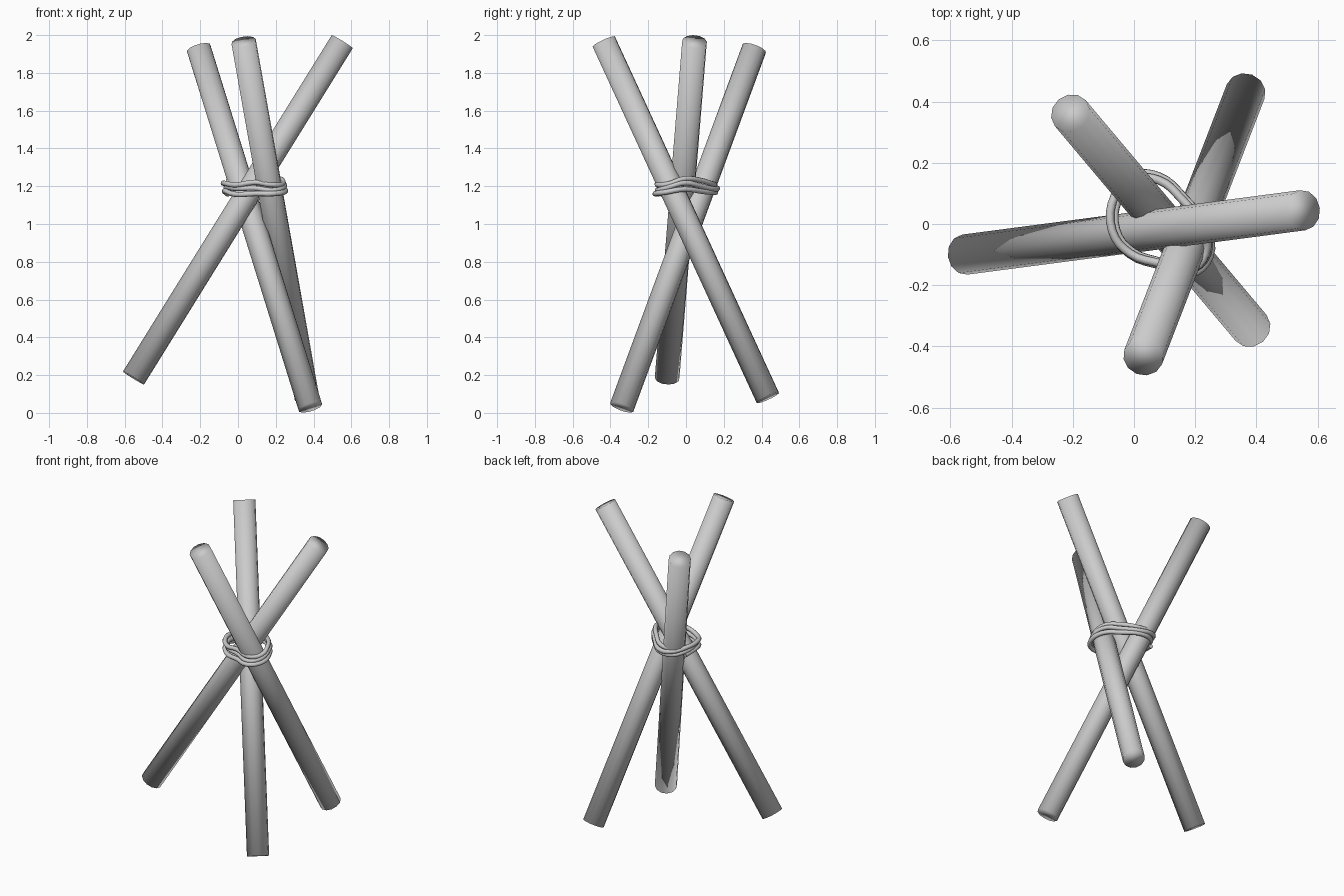
import bpy, math
from mathutils import Vector

if "Cube" in bpy.data.objects:
    bpy.data.objects.remove(bpy.data.objects["Cube"])

R = 0.066

# Three crossing poles
def pole(name, bottom, top):
    a, b = Vector(bottom), Vector(top)
    d = b - a
    bpy.ops.mesh.primitive_cylinder_add(vertices=12, radius=R, depth=d.length, location=(a + b) / 2)
    o = bpy.context.object
    o.name = name
    o.rotation_euler = d.to_track_quat('Z', 'Y').to_euler()
    bpy.ops.object.shade_smooth()

pole("left_pole", (-0.553, -0.10, 0.185), (0.552, 0.045, 1.965))
pole("front_pole", (0.383, -0.34, 0.03), (-0.208, 0.362, 1.93))
pole("back_pole", (0.365, 0.433, 0.08), (0.03, -0.435, 1.965))

# Rope lashing: a wavy path wound three times round the crossing (x, y, height offset)
path = [(-0.055, 0.09, 0.0), (-0.066, -0.02, 0.01), (-0.01, -0.095, -0.005),
        (0.09, -0.13, 0.0), (0.18, -0.155, -0.01), (0.24, -0.10, -0.005),
        (0.23, -0.01, 0.015), (0.16, 0.085, 0.0), (0.08, 0.15, -0.015),
        (0.0, 0.15, -0.015)]
cx, cy = 0.09, 0.0
turns = 3
pts = []
for i in range(turns * len(path) + 1):
    x, y, dz = path[i % len(path)]
    t = i / len(path)
    s = 1 + 0.05 * math.sin(t * 4.1)
    pts.append((cx + (x - cx) * s, cy + (y - cy) * s,
                1.158 + 0.025 * t + dz + 0.005 * math.sin(i * 1.7)))

cu = bpy.data.curves.new("rope_lashing", 'CURVE')
cu.dimensions = '3D'
cu.bevel_depth = 0.014
cu.bevel_resolution = 2
cu.resolution_u = 4
cu.use_fill_caps = True
sp = cu.splines.new('BEZIER')
sp.bezier_points.add(len(pts) - 1)
for bp, p in zip(sp.bezier_points, pts):
    bp.co = p
    bp.handle_left_type = bp.handle_right_type = 'AUTO'
bpy.context.collection.objects.link(bpy.data.objects.new("rope_lashing", cu))
